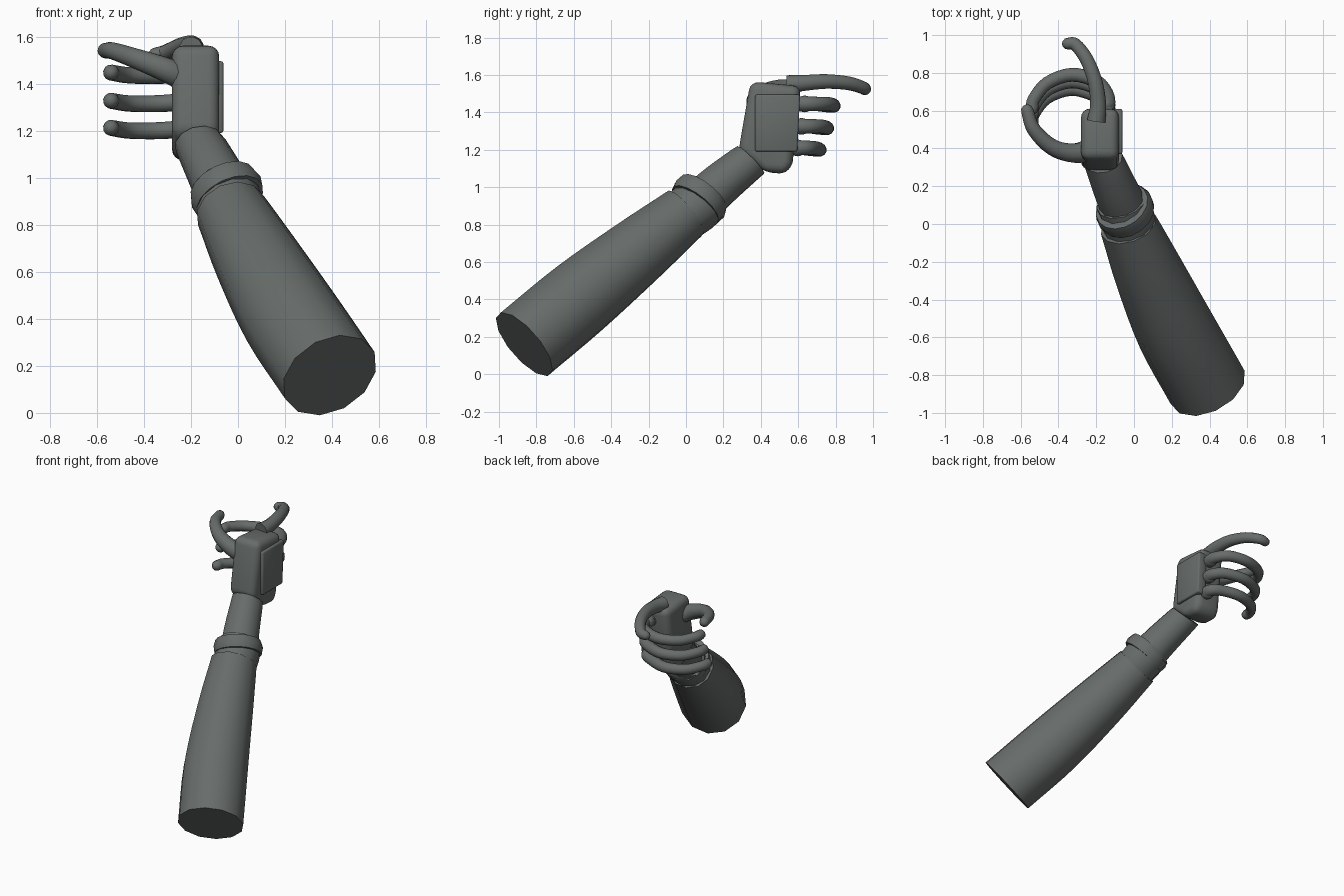
import bpy, bmesh, math
from mathutils import Vector

if "Cube" in bpy.data.objects:
    bpy.data.objects.remove(bpy.data.objects["Cube"])

mat = bpy.data.materials.new("dark grey green")
mat.diffuse_color = (0.135, 0.152, 0.143, 1)
mat.use_nodes = True
mat.node_tree.nodes["Principled BSDF"].inputs["Base Color"].default_value = mat.diffuse_color

def finish(name, bm, angle=40, bevel=0, segs=3):
    bmesh.ops.recalc_face_normals(bm, faces=bm.faces)
    me = bpy.data.meshes.new(name)
    bm.to_mesh(me)
    bm.free()
    ob = bpy.data.objects.new(name, me)
    bpy.context.collection.objects.link(ob)
    me.materials.append(mat)
    bpy.context.view_layer.objects.active = ob
    ob.select_set(True)
    if bevel:
        m = ob.modifiers.new("bevel", 'BEVEL')
        m.width, m.segments = bevel, segs
        m.limit_method, m.angle_limit = 'ANGLE', math.radians(25)
        bpy.ops.object.modifier_apply(modifier="bevel")
    bpy.ops.object.shade_smooth_by_angle(angle=math.radians(angle))
    ob.select_set(False)
    return ob

def spline(pts, n):
    """Catmull-Rom through rows of (x, y, z, radius)."""
    p = [Vector(q) for q in pts]
    p = [2 * p[0] - p[1]] + p + [2 * p[-1] - p[-2]]
    out = []
    for i in range(1, len(p) - 2):
        a, b, c, d = p[i - 1:i + 3]
        for k in range(n):
            t = k / n
            out.append(0.5 * (2 * b + (c - a) * t + (2 * a - 5 * b + 4 * c - d) * t * t
                              + (3 * b - a - 3 * c + d) * t ** 3))
    return out + [p[-2]]

def tube(name, pts, sides=12, n=4, round_tip=False, start=None, end=None):
    rows = spline(pts, n)
    pos = [r.to_3d() for r in rows]
    rad = [r[3] for r in rows]
    tan = [(pos[min(i + 1, len(pos) - 1)] - pos[max(i - 1, 0)]).normalized()
           for i in range(len(pos))]
    if start: tan[0] = Vector(start).normalized()
    if end: tan[-1] = Vector(end).normalized()
    if round_tip:
        c, r, t = pos[-1], rad[-1], tan[-1]
        for a in (30, 60, 80):
            s = math.radians(a)
            pos.append(c + t * r * math.sin(s))
            rad.append(r * math.cos(s))
            tan.append(t)
    bm = bmesh.new()
    u = tan[0].cross(Vector((0.3, 0.2, 1))).normalized()
    rings = []
    for c, r, t in zip(pos, rad, tan):
        u = (u - t * u.dot(t)).normalized()
        v = t.cross(u)
        rings.append([bm.verts.new(c + r * (math.cos(a) * u + math.sin(a) * v))
                      for a in (2 * math.pi * k / sides for k in range(sides))])
    for a, b in zip(rings, rings[1:]):
        for k in range(sides):
            j = (k + 1) % sides
            bm.faces.new((a[k], a[j], b[j], b[k]))
    bm.faces.new(rings[0])
    bm.faces.new(rings[-1])
    return finish(name, bm)

def slab(name, prof, x0, x1, bevel, segs):
    bm = bmesh.new()
    f = bm.faces.new([bm.verts.new((x0, y, z)) for y, z in prof])
    g = bmesh.ops.extrude_face_region(bm, geom=[f])["geom"]
    bmesh.ops.translate(bm, vec=(x1 - x0, 0, 0),
                        verts=[e for e in g if isinstance(e, bmesh.types.BMVert)])
    return finish(name, bm, 50, bevel, segs)

# Arm
tube("forearm", [(0.39, -0.865, 0.16, 0.215), (0.225, -0.57, 0.405, 0.212),
                 (0.08, -0.26, 0.655, 0.185), (-0.03, -0.005, 0.86, 0.153)],
     start=(-0.36, 0.70, 0.60), end=(-0.27, 0.76, 0.6))
tube("cuff", [(-0.015, -0.04, 0.83, 0.14), (-0.04, 0.05, 0.895, 0.145),
              (-0.065, 0.12, 0.95, 0.138)], n=2)
tube("cuff_band", [(-0.035, 0.05, 0.905, 0.153), (-0.05, 0.075, 0.94, 0.16),
                   (-0.065, 0.095, 0.97, 0.148)], sides=16, n=1,
     start=(-0.35, 0.55, 0.7), end=(-0.35, 0.55, 0.7))
tube("wrist", [(-0.05, 0.08, 0.92, 0.125), (-0.10, 0.19, 1.02, 0.117),
               (-0.165, 0.345, 1.145, 0.105)], end=(-0.15, 0.7, 0.7))

# Hand with back plate
slab("palm", [(0.28, 1.19), (0.345, 1.565), (0.615, 1.54), (0.57, 1.13),
              (0.54, 1.07), (0.42, 1.08)], -0.28, -0.08, 0.045, 4)
slab("back_plate", [(0.37, 1.19), (0.37, 1.495), (0.61, 1.495), (0.595, 1.19)],
     -0.13, -0.062, 0.01, 2)

# Three curled fingers with knuckles
for name, z, dy in (("middle", 1.445, 0), ("ring", 1.325, -0.035), ("little", 1.21, -0.075)):
    y = 0.62 + dy * 0.5
    tube(name + "_finger", [(-0.15, y - 0.04, z, 0.042), (-0.14, y + 0.05, z, 0.04),
                            (-0.2, 0.755 + dy, z, 0.038), (-0.33, 0.79 + dy, z - 0.01, 0.037),
                            (-0.46, 0.745 + dy, z - 0.01, 0.035), (-0.53, 0.66 + dy, z, 0.034),
                            (-0.54, 0.61 + dy, z + 0.002, 0.034)], round_tip=True)
    bm = bmesh.new()
    bmesh.ops.create_uvsphere(bm, u_segments=12, v_segments=8, radius=0.045)
    bmesh.ops.translate(bm, verts=bm.verts, vec=(-0.145, y + 0.015, z))
    finish(name + "_knuckle", bm)

# Pointing finger and thumb
tube("index_finger", [(-0.2, 0.545, 1.55, 0.05), (-0.19, 0.63, 1.557, 0.044),
                      (-0.205, 0.75, 1.565, 0.04), (-0.25, 0.87, 1.555, 0.037),
                      (-0.31, 0.95, 1.53, 0.034), (-0.35, 0.955, 1.522, 0.031)], round_tip=True)
tube("thumb", [(-0.22, 0.40, 1.42, 0.06), (-0.31, 0.375, 1.46, 0.053),
               (-0.43, 0.405, 1.505, 0.044), (-0.53, 0.50, 1.538, 0.037),
               (-0.565, 0.60, 1.54, 0.033)], round_tip=True)
